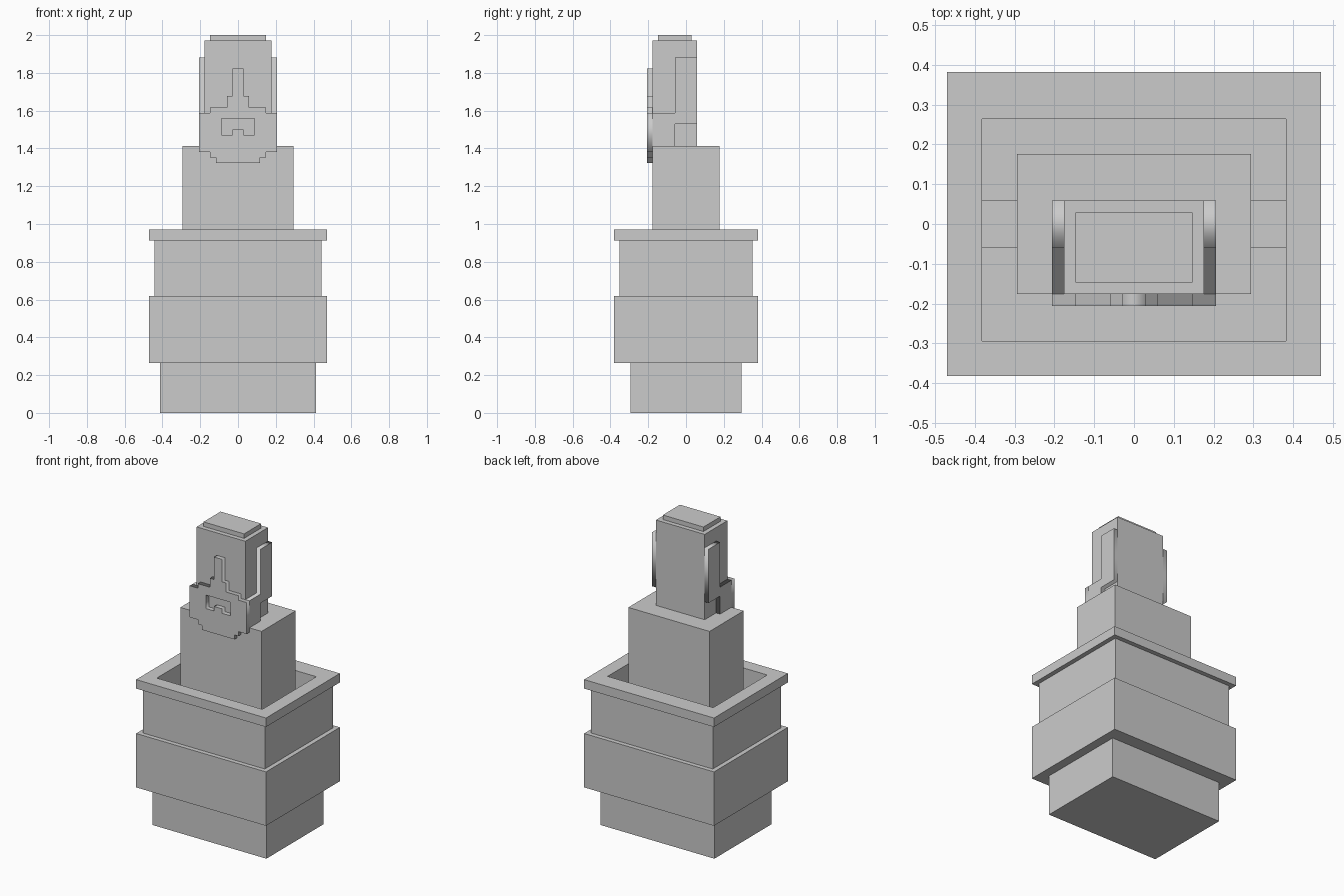
import bpy, bmesh
from math import radians

if "Cube" in bpy.data.objects:
    bpy.data.objects.remove(bpy.data.objects["Cube"])

U = 1 / 34  # the model sits on a grid of 68 steps in height


def finish(bm, name):
    bmesh.ops.recalc_face_normals(bm, faces=bm.faces)
    me = bpy.data.meshes.new(name)
    bm.to_mesh(me)
    bm.free()
    ob = bpy.data.objects.new(name, me)
    bpy.context.collection.objects.link(ob)
    return ob


def loft(name, rings):
    """Stack rectangular rings (half width, y min, y max, z), capped at both ends."""
    bm = bmesh.new()
    loops = [[bm.verts.new((x * U, y * U, z * U))
              for x, y in ((-w, a), (w, a), (w, b), (-w, b))]
             for w, a, b, z in rings]
    for lo, hi in zip(loops, loops[1:]):
        for i in range(4):
            j = (i + 1) % 4
            bm.faces.new((lo[i], lo[j], hi[j], hi[i]))
    bm.faces.new(loops[0])
    bm.faces.new(loops[-1])
    return finish(bm, name)


def box(name, x0, x1, y0, y1, z0, z1):
    ob = loft(name, [((x1 - x0) / 2, y0, y1, z0), ((x1 - x0) / 2, y0, y1, z1)])
    ob.location.x = (x0 + x1) / 2 * U
    return ob


def plate(name, outlines, thickness, location, rotation):
    """Flat plate from closed outlines; inner outlines become holes."""
    cu = bpy.data.curves.new(name, 'CURVE')
    cu.dimensions = '2D'
    cu.fill_mode = 'BOTH'
    cu.extrude = thickness * U / 2
    for pts in outlines:
        sp = cu.splines.new('POLY')
        sp.points.add(len(pts) - 1)
        for p, (x, y) in zip(sp.points, pts):
            p.co = (x * U, y * U, 0, 1)
        sp.use_cyclic_u = True
    ob = bpy.data.objects.new(name, cu)
    bpy.context.collection.objects.link(ob)
    ob.location = [c * U for c in location]
    ob.rotation_euler = [radians(a) for a in rotation]
    bpy.ops.object.select_all(action='DESELECT')
    ob.select_set(True)
    bpy.context.view_layer.objects.active = ob
    bpy.ops.object.convert(target='MESH')
    return bpy.context.object


def mirrored(half):
    return half + [(-x, y) for x, y in reversed(half)]


# stepped tub with plinth, rim and hollow inside
loft("tub", [(14, -10, 10, 0), (14, -10, 10, 9),
             (16, -13, 13, 9), (16, -13, 13, 21),
             (15, -12, 12, 21), (15, -12, 12, 31),
             (16, -13, 13, 31), (16, -13, 13, 33),
             (13, -10, 9, 33), (13, -10, 9, 21)])

# body, head and crown
box("torso", -10, 10, -6, 6, 21, 48)
box("head", -6, 6, -6, 2, 48, 67)
box("head_top", -5, 5, -5, 1, 67, 68)

# nose and beard plate with the mouth opening
face = mirrored([(1, 62), (1, 57), (2, 57), (2, 55), (5, 55), (5, 54), (7, 54),
                 (7, 47), (5, 47), (5, 46), (4, 46), (4, 45)])
mouth = mirrored([(3, 53), (3, 50), (1, 50), (1, 51)])
plate("beard_and_nose", [face, mouth], 1, (0, -6.5, 0), (90, 0, 0))

# side hair and short arms on both sides
hair = [(-6, 48), (-2, 48), (-2, 52), (2, 52), (2, 64), (-2, 64), (-2, 54), (-6, 54)]
for side, s in (("left", -1), ("right", 1)):
    plate("side_hair_" + side, [hair], 1, (6.5 * s, 0, 0), (90, 0, 90))
    box("arm_" + side, min(10 * s, 13 * s), max(10 * s, 13 * s), -2, 2, 21, 26)
